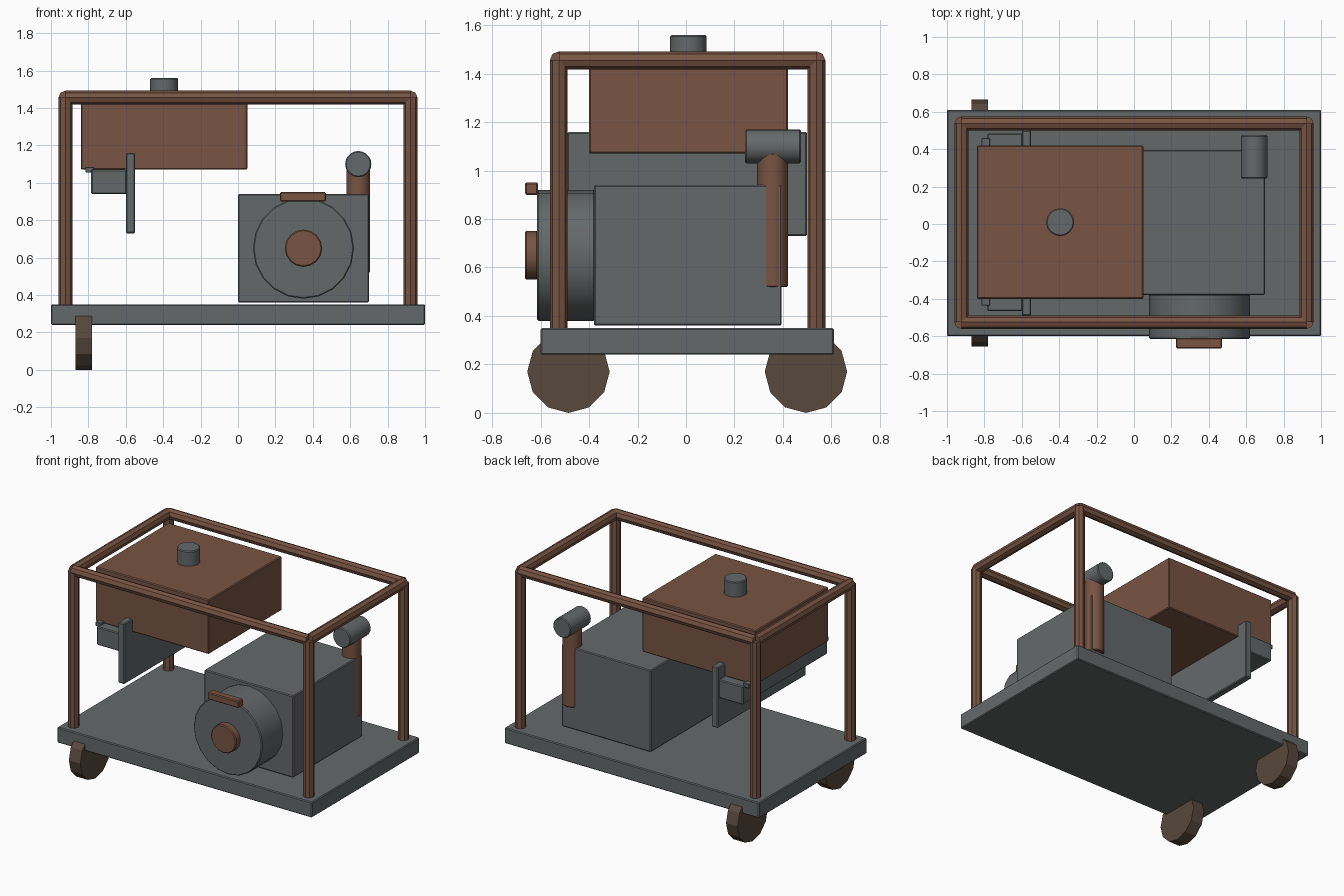
import bpy
from math import radians
from mathutils import Vector

cube = bpy.data.objects.get("Cube")
if cube:
    bpy.data.objects.remove(cube, do_unlink=True)


def make_material(name, rgb):
    mat = bpy.data.materials.new(name)
    mat.use_nodes = True
    color = (*rgb, 1)
    mat.diffuse_color = color
    mat.node_tree.nodes["Principled BSDF"].inputs["Base Color"].default_value = color
    return mat


GRAY = make_material("gray metal", (0.127, 0.141, 0.141))
BROWN = make_material("rust brown", (0.188, 0.089, 0.056))
RUBBER = make_material("dark wheel brown", (0.098, 0.066, 0.047))


def finish(obj, name, mat, bevel):
    obj.name = name
    obj.data.materials.append(mat)
    if bevel:
        mod = obj.modifiers.new("soft edges", "BEVEL")
        mod.width = bevel
        mod.segments = 1
        mod.limit_method = "ANGLE"
        mod.angle_limit = radians(50)
    return obj


def box(name, low, high, mat, bevel=0.006):
    """Box between two opposite corners."""
    low, high = Vector(low), Vector(high)
    bpy.ops.mesh.primitive_cube_add(size=1, location=(low + high) / 2)
    obj = bpy.context.object
    for v in obj.data.vertices:
        v.co *= high - low
    return finish(obj, name, mat, bevel)


def rod(name, start, end, radius, sides, mat, bevel=0.0, smooth=False):
    """Cylinder running from one point to another."""
    start, end = Vector(start), Vector(end)
    axis = end - start
    bpy.ops.mesh.primitive_cylinder_add(
        vertices=sides, radius=radius, depth=axis.length, location=(start + end) / 2)
    obj = bpy.context.object
    obj.rotation_euler = axis.to_track_quat("Z", "Y").to_euler()
    if smooth:
        bpy.ops.object.shade_smooth_by_angle(angle=radians(30))
    return finish(obj, name, mat, bevel)


# Base plate
box("base_plate", (-1, -0.6, 0.24), (1, 0.61, 0.35), GRAY)

# Wheels
for side, y in (("front", -0.485), ("back", 0.495)):
    rod(side + "_wheel", (-0.87, y, 0.17), (-0.78, y, 0.17), 0.17, 12, RUBBER)

# Tubular frame: posts and top rails
FX, FRONT, BACK, TOP, TUBE = 0.923, -0.525, 0.538, 1.455, 0.037
for x_name, x in (("right", -FX), ("left", FX)):
    for y_name, y in (("front", FRONT), ("back", BACK)):
        rod(f"{y_name}_{x_name}_post", (x, y, 0.34), (x, y, TOP), TUBE, 8, BROWN)
    rod(x_name + "_top_rail", (x, FRONT, TOP), (x, BACK, TOP), TUBE, 8, BROWN)
for y_name, y in (("front", FRONT), ("back", BACK)):
    rod(y_name + "_top_rail", (-FX, y, TOP), (FX, y, TOP), TUBE, 8, BROWN)

# Fuel tank and cap
box("fuel_tank", (-0.84, -0.4, 1.07), (0.05, 0.42, 1.455), BROWN)
rod("fuel_cap", (-0.395, 0.01, 1.44), (-0.395, 0.01, 1.56), 0.075, 16, GRAY, 0.006, True)

# Engine block with starter housing, hub and pull handle
box("engine_block", (0, -0.38, 0.36), (0.7, 0.395, 0.94), GRAY)
EX, EZ = 0.35, 0.65
rod("starter_housing", (EX, -0.615, EZ), (EX, -0.375, EZ), 0.27, 20, GRAY, 0.006, True)
rod("starter_hub", (EX, -0.665, EZ), (EX, -0.61, EZ), 0.1, 16, BROWN, 0.006, True)
box("pull_handle", (0.225, -0.665, 0.9), (0.47, -0.61, 0.95), BROWN)

# Exhaust pipe and muffler
rod("exhaust_pipe", (0.643, 0.357, 0.52), (0.643, 0.357, 1.07), 0.063, 16, BROWN, 0.004, True)
rod("muffler", (0.643, 0.243, 1.1), (0.643, 0.475, 1.1), 0.07, 20, GRAY, 0.006, True)

# Control panel, its housing and the switches on the outer side
box("control_panel", (-0.6, -0.49, 0.73), (-0.55, 0.5, 1.16), GRAY)
box("control_housing", (-0.785, -0.465, 0.94), (-0.595, 0.485, 1.07), GRAY)
for i in range(4):
    y = -0.4 + i * 0.275
    box(f"switch_{i + 1}", (-0.815, y - 0.035, 1.055), (-0.77, y + 0.035, 1.085), GRAY, 0.003)
